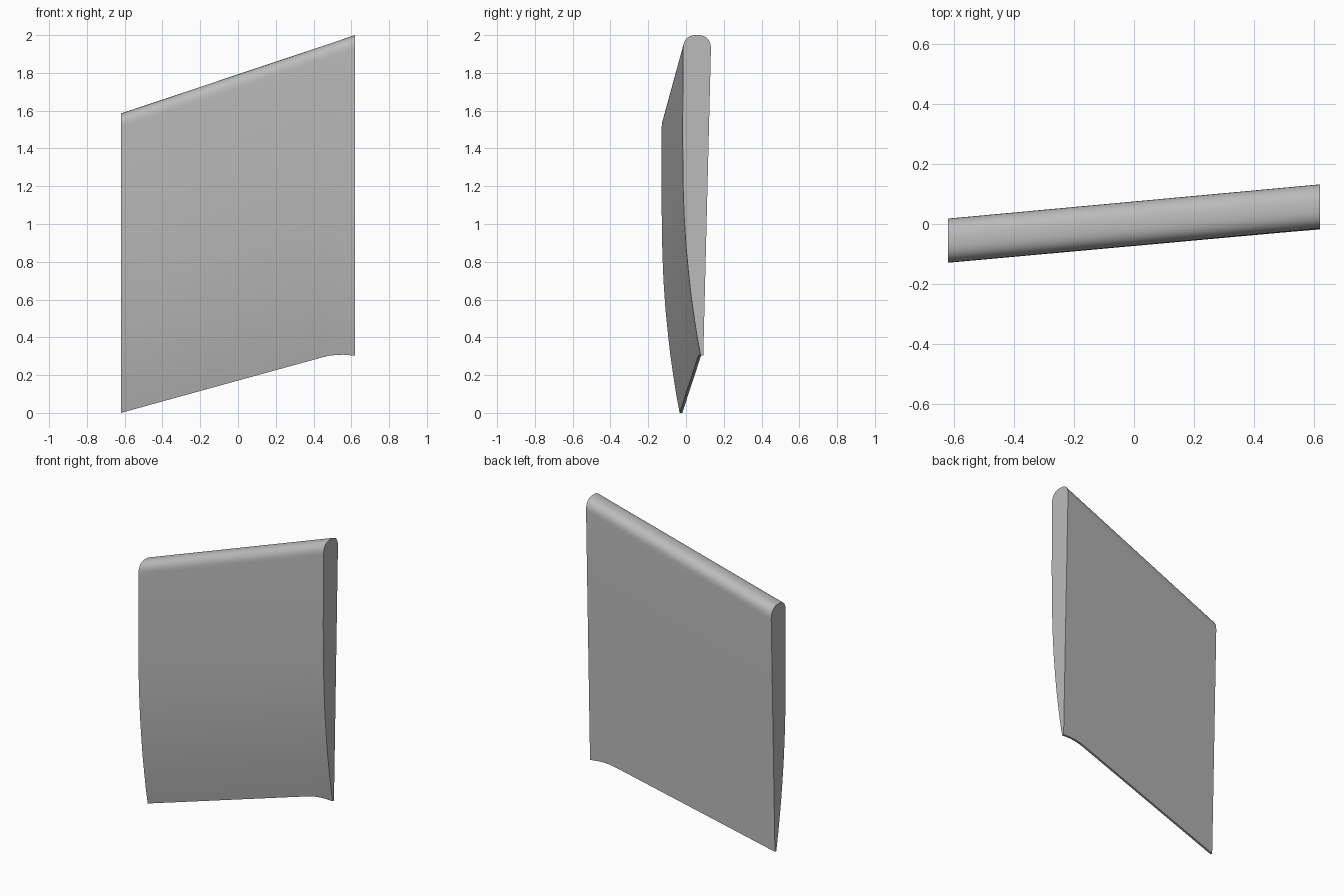
import bpy, bmesh, math

cube = bpy.data.objects.get("Cube")
if cube:
    bpy.data.objects.remove(cube, do_unlink=True)

HALF = 0.62        # half span
ROUND = 0.075      # height of the rounded edge

# Thickness of the blade against height above its thin edge
THICKNESS = [(0, 0.014), (0.1, 0.035), (0.2, 0.053), (0.3, 0.07), (0.4, 0.084),
             (0.55, 0.103), (0.7, 0.117), (0.85, 0.127), (1.1, 0.137), (1.52, 0.147)]


def thickness(h):
    for (a, ta), (b, tb) in zip(THICKNESS, THICKNESS[1:]):
        if h <= b:
            return ta + (tb - ta) * (h - a) / (b - a)
    return THICKNESS[-1][1]


def section(x, bottom):
    """Closed outline across the blade at one station of the span."""
    f = (x + HALF) / (2 * HALF)
    top = 1.585 + 0.415 * f
    shoulder = top - ROUND
    back = 0.018 + 0.114 * f

    def back_y(z):
        return back - 0.025 * (shoulder - z)

    heights = [bottom + (shoulder - bottom) * h / 1.52 for h, _ in THICKNESS]
    front = [(x, back_y(z) - thickness((z - bottom)), z) for z in heights]
    # Rounded thick edge, slightly squarer than a half circle
    y0, y1 = front[-1][1], back
    mid, half = (y0 + y1) / 2, (y1 - y0) / 2
    cap = []
    for i in range(1, 20):
        a = math.pi * (1 - i / 20)
        c, s = math.cos(a), math.sin(a)
        cap.append((x, mid + half * math.copysign(abs(c) ** 0.8, c),
                    shoulder + ROUND * s ** 0.8))
    rear = [(x, back_y(z), z) for z in reversed(heights)]
    return front + cap + rear


# Stations along the span, with the clipped corner of the thin edge at the left
stations = [(-HALF, 0), (0, 0.171), (0.45, 0.295), (0.48, 0.302),
            (0.52, 0.307), (0.56, 0.308), (HALF, 0.303)]

bm = bmesh.new()
rings = [[bm.verts.new(p) for p in section(x, b)] for x, b in stations]
for r, s in zip(rings, rings[1:]):
    for i in range(len(r)):
        j = (i + 1) % len(r)
        bm.faces.new((r[i], r[j], s[j], s[i]))
bm.faces.new(rings[0])
bm.faces.new(rings[-1])
bmesh.ops.recalc_face_normals(bm, faces=bm.faces)
mesh = bpy.data.meshes.new("blade")
bm.to_mesh(mesh)
bm.free()

blade = bpy.data.objects.new("blade", mesh)
bpy.context.collection.objects.link(blade)

grey = bpy.data.materials.new("plain grey")
grey.use_nodes = True
colour = (0.5, 0.5, 0.5, 1)
grey.diffuse_color = colour
grey.node_tree.nodes["Principled BSDF"].inputs["Base Color"].default_value = colour
mesh.materials.append(grey)

bpy.context.view_layer.objects.active = blade
blade.select_set(True)
bpy.ops.object.shade_smooth_by_angle(angle=math.radians(30))
